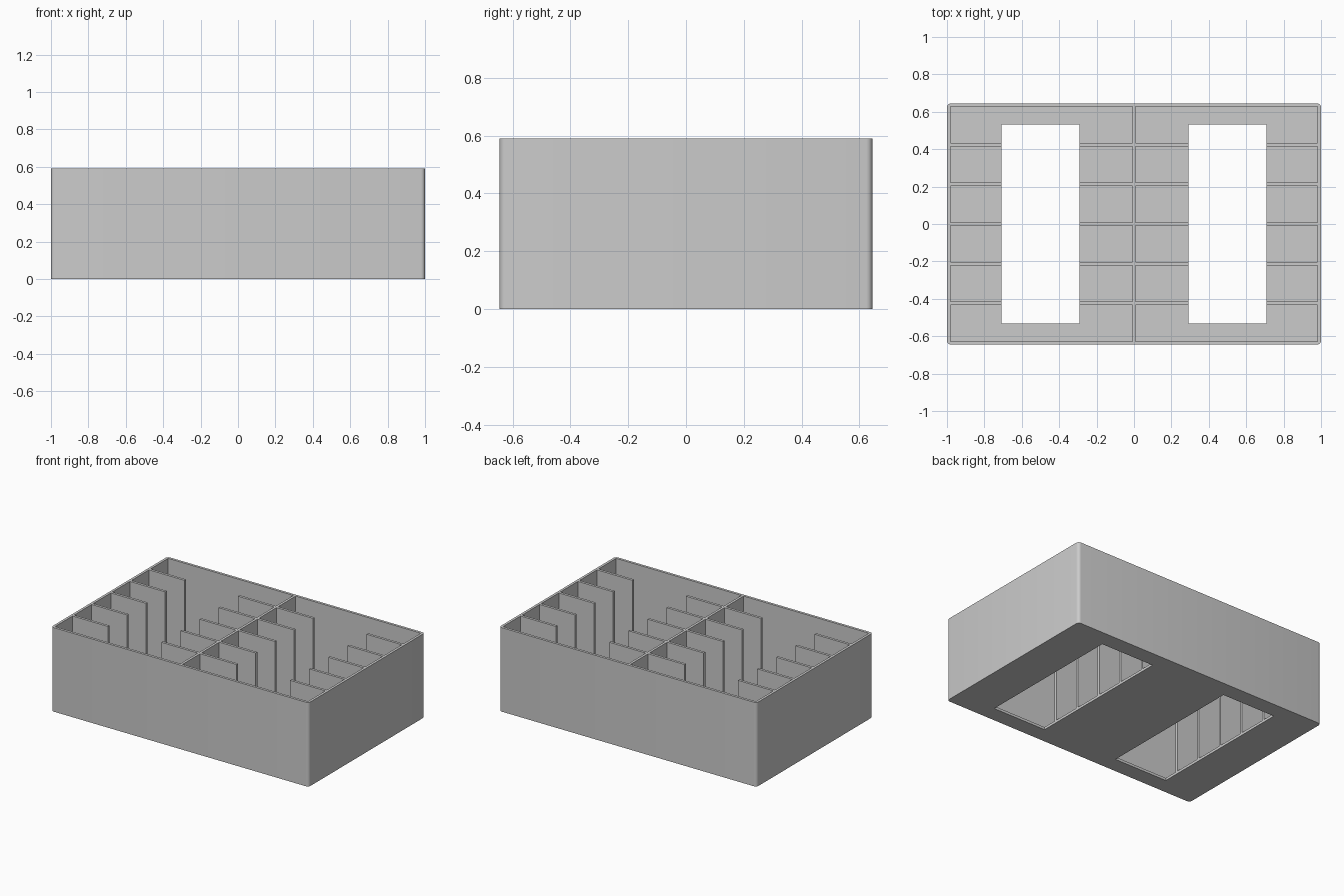
import bpy, bmesh
from mathutils import Vector

if "Cube" in bpy.data.objects:
    bpy.data.objects.remove(bpy.data.objects["Cube"])

L, W, H = 2.0, 1.29, 0.59      # outer size
T = 0.018                      # wall, divider and floor thickness
COLS, ROWS = 2, 6

grey = bpy.data.materials.new("plain grey")
grey.diffuse_color = (0.6, 0.6, 0.6, 1)
grey.use_nodes = True
grey.node_tree.nodes["Principled BSDF"].inputs["Base Color"].default_value = grey.diffuse_color


def add_box(bm, lo, hi):
    """Add an axis-aligned box between two corners."""
    lo, hi = Vector(lo), Vector(hi)
    verts = bmesh.ops.create_cube(bm, size=1)["verts"]
    for v in verts:
        v.co = (lo + hi) / 2 + Vector(a * b for a, b in zip(v.co, hi - lo))


def make_object(name, bm):
    mesh = bpy.data.meshes.new(name)
    bm.to_mesh(mesh)
    bm.free()
    mesh.materials.append(grey)
    ob = bpy.data.objects.new(name, mesh)
    bpy.context.collection.objects.link(ob)
    return ob


def cut(target, cutter):
    cutter.hide_render = True
    mod = target.modifiers.new(cutter.name, 'BOOLEAN')
    mod.operation, mod.solver, mod.object = 'DIFFERENCE', 'EXACT', cutter
    bpy.context.view_layer.objects.active = target
    bpy.ops.object.modifier_apply(modifier=mod.name)
    bpy.data.objects.remove(cutter)


# Outer block with rounded vertical corners
bm = bmesh.new()
add_box(bm, (-L / 2, -W / 2, 0), (L / 2, W / 2, H))
upright = [e for e in bm.edges if abs(e.verts[0].co.z - e.verts[1].co.z) > 0.1]
bmesh.ops.bevel(bm, geom=upright, offset=0.022, segments=5, profile=0.5, affect='EDGES')
tray = make_object("divided_tray", bm)

# Compartments, leaving floor, walls and dividers
cw = (L - T * (COLS + 1)) / COLS
cd = (W - T * (ROWS + 1)) / ROWS
bm = bmesh.new()
for i in range(COLS):
    for j in range(ROWS):
        x = -L / 2 + T + i * (cw + T)
        y = -W / 2 + T + j * (cd + T)
        add_box(bm, (x, y, T), (x + cw, y + cd, H + 0.2))
cut(tray, make_object("compartment_cutter", bm))

# Long openings through the floor and the cross dividers
bm = bmesh.new()
for s in (-1, 1):
    add_box(bm, (s * 0.5 - 0.2075, -0.531, -0.2), (s * 0.5 + 0.2075, 0.531, H + 0.3))
cut(tray, make_object("opening_cutter", bm))

# Smooth only the rounded corners
bpy.ops.object.select_all(action='DESELECT')
tray.select_set(True)
bpy.context.view_layer.objects.active = tray
bpy.ops.object.shade_smooth_by_angle(angle=0.52)
